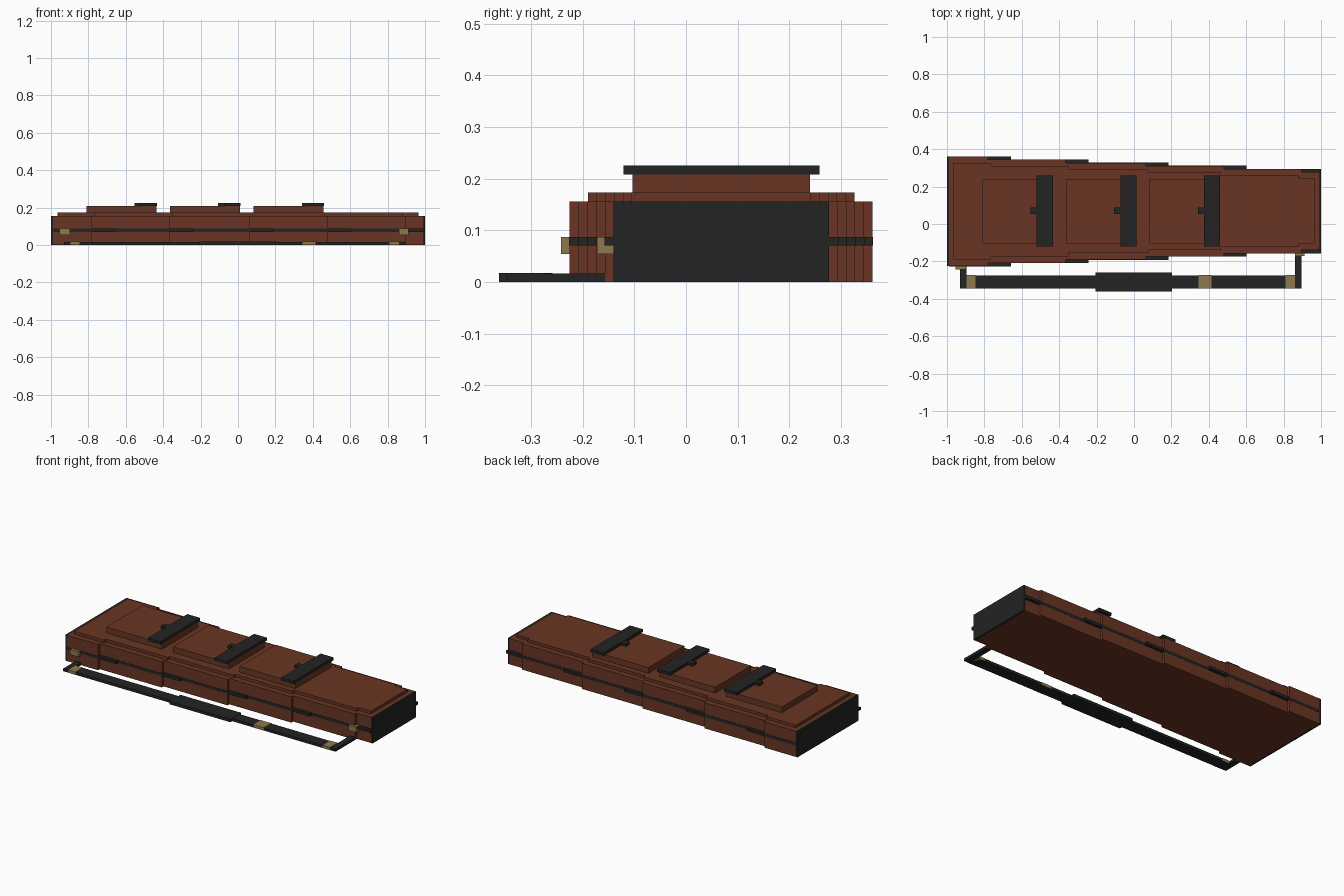
import bpy, bmesh

if "Cube" in bpy.data.objects:
    bpy.data.objects.remove(bpy.data.objects["Cube"])


def material(name, rgb):
    m = bpy.data.materials.new(name)
    m.diffuse_color = (*rgb, 1)
    m.use_nodes = True
    m.node_tree.nodes["Principled BSDF"].inputs["Base Color"].default_value = m.diffuse_color
    return m


BROWN = material("brown_fabric", (0.143, 0.036, 0.0175))
DARK = material("dark_webbing", (0.017, 0.017, 0.017))
BRASS = material("brass", (0.27, 0.19, 0.075))


def boxes(name, mat, spans):
    """One object made of boxes, each given as (x0, x1, y0, y1, z0, z1)."""
    bm = bmesh.new()
    for x0, x1, y0, y1, z0, z1 in spans:
        made = bmesh.ops.create_cube(bm, size=1)
        for v in made["verts"]:
            v.co = (x0 if v.co.x < 0 else x1,
                    y0 if v.co.y < 0 else y1,
                    z0 if v.co.z < 0 else z1)
    me = bpy.data.meshes.new(name)
    bm.to_mesh(me)
    bm.free()
    me.materials.append(mat)
    ob = bpy.data.objects.new(name, me)
    bpy.context.collection.objects.link(ob)
    return ob


# Stepped taper of the case: six sections, each a little narrower
edges = [-0.988, -0.78, -0.365, 0.063, 0.48, 0.895, 0.988]
sections = [(edges[i], edges[i + 1], -0.225 + 0.017 * i, 0.361 - 0.0168 * i)
            for i in range(6)]

# Main body and raised lid panel
boxes("case_body", BROWN, [(*s, 0, 0.156) for s in sections])
lid = []
for i, (x0, x1, y0, y1) in enumerate(sections):
    a = -0.965 if i == 0 else x0 + 0.015
    b = 0.965 if i == 5 else x1 + 0.015
    if i == 3:
        b = 0.465
    if i == 4:
        a, b = 0.465, 0.88
    if i == 5:
        a = 0.88
    lid.append((a, b, y0 + 0.035, y1 - 0.035, 0.156, 0.173))
boxes("lid_panel", BROWN, lid)

# End caps
boxes("wide_end_cap", DARK, [(-1, -0.988, -0.225, 0.361, 0, 0.156)])
boxes("narrow_end_cap", DARK, [(0.988, 1, -0.14, 0.277, 0, 0.156)])

# Zip band, each length overrunning the next step
boxes("zip_band", DARK,
      [(x0, min(x1 + 0.122, 1.0), y0 - 0.001, y1 + 0.001, 0.07, 0.087)
       for x0, x1, y0, y1 in sections[:5]])

# Three pockets with flaps and buckle tabs
for i, x in enumerate((-0.81, -0.363, 0.084)):
    boxes(f"pocket_{i + 1}", BROWN, [(x, x + 0.374, -0.104, 0.24, 0.173, 0.208)])
    boxes(f"pocket_flap_{i + 1}", DARK,
          [(x + 0.29, x + 0.376, -0.121, 0.258, 0.208, 0.225)])
    boxes(f"flap_tab_{i + 1}", DARK,
          [(x + 0.257, x + 0.29, 0.053, 0.088, 0.208, 0.224)])

# Shoulder strap lying on the ground in front
boxes("strap", DARK, [(-0.93, 0.895, -0.345, -0.275, 0, 0.016)])
boxes("strap_pad", DARK, [(-0.205, 0.202, -0.362, -0.258, 0, 0.0175)])
boxes("strap_arms", DARK, [(-0.93, -0.895, -0.275, -0.225, 0, 0.016),
                           (0.86, 0.895, -0.275, -0.155, 0, 0.016)])
boxes("strap_buckles", BRASS, [(a, b, -0.346, -0.274, 0, 0.0175)
                               for a, b in ((-0.895, -0.847), (0.345, 0.415), (0.81, 0.86))])

# Clasps on the case front
boxes("strap_clasps", BRASS, [(-0.955, -0.898, -0.242, -0.225, 0.054, 0.087),
                              (0.86, 0.912, -0.172, -0.14, 0.054, 0.087)])
